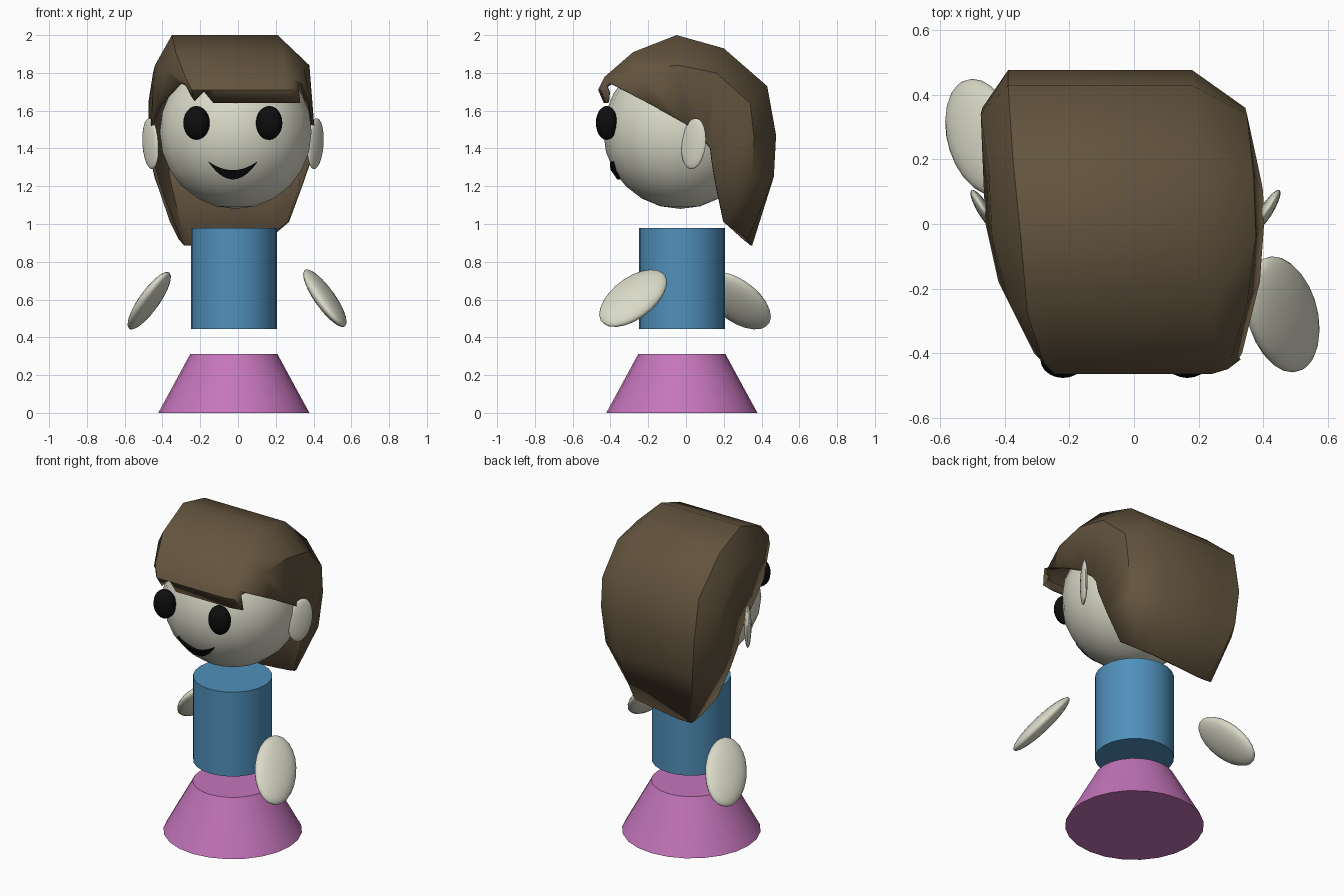
import bpy, bmesh, math
from mathutils import Matrix, Vector

if "Cube" in bpy.data.objects:
    bpy.data.objects.remove(bpy.data.objects["Cube"])


def material(name, rgb):
    m = bpy.data.materials.new(name)
    m.diffuse_color = (*rgb, 1)
    m.use_nodes = True
    m.node_tree.nodes["Principled BSDF"].inputs["Base Color"].default_value = m.diffuse_color
    return m


SKIN = material("pale_skin", (0.70, 0.70, 0.58))
BROWN = material("brown_hair", (0.125, 0.088, 0.048))
BLUE = material("blue_top", (0.08, 0.28, 0.50))
PINK = material("pink_skirt", (0.56, 0.18, 0.50))
BLACK = material("black", (0.004, 0.004, 0.004))


def make(name, bm, mat, angle=35):
    bmesh.ops.recalc_face_normals(bm, faces=bm.faces)
    me = bpy.data.meshes.new(name)
    bm.to_mesh(me)
    bm.free()
    ob = bpy.data.objects.new(name, me)
    bpy.context.collection.objects.link(ob)
    me.materials.append(mat)
    bpy.ops.object.select_all(action='DESELECT')
    ob.select_set(True)
    bpy.context.view_layer.objects.active = ob
    bpy.ops.object.shade_smooth_by_angle(angle=math.radians(angle))
    return ob


def ellipsoid(name, center, radii, mat, long_axis=(0, 0, 1), normal=(1, 0, 0), seg=20, rings=12):
    """Ellipsoid with radii along (normal, middle, long) axes."""
    z = Vector(long_axis).normalized()
    x = Vector(normal)
    x = (x - z * x.dot(z)).normalized()
    rot = Matrix((x, z.cross(x), z)).transposed().to_4x4()
    bm = bmesh.new()
    bmesh.ops.create_uvsphere(bm, u_segments=seg, v_segments=rings, radius=1,
                              matrix=Matrix.Translation(center) @ rot @ Matrix.Diagonal((*radii, 1)))
    return make(name, bm, mat, 60)


def frustum(name, z0, z1, r0, r1, mat):
    bm = bmesh.new()
    bmesh.ops.create_cone(bm, cap_ends=True, segments=24, radius1=r0, radius2=r1, depth=z1 - z0,
                          matrix=Matrix.Translation((-0.022, -0.022, (z0 + z1) / 2)))
    return make(name, bm, mat)


# Skirt and torso
frustum("skirt", 0, 0.313, 0.40, 0.23, PINK)
frustum("torso", 0.445, 0.98, 0.228, 0.228, BLUE)

# Hands: flat discs, the second turned half way round the body
for name, s, c in (("right_hand", 1, (0.46, -0.28, 0.607)), ("left_hand", -1, (-0.47, 0.27, 0.594))):
    ellipsoid(name, c, (0.046, 0.135, 0.22), SKIN, (-0.361 * s, 0.697 * s, 0.621), (0.74 * s, -0.19 * s, 0.64))

# Head and ears
HEAD, R = Vector((-0.012, -0.03, 1.488)), 0.408
ellipsoid("head", HEAD, (R, R, R), SKIN, seg=18, rings=12)
for name, s, x in (("right_ear", 1, 0.41), ("left_ear", -1, -0.463)):
    ellipsoid(name, (x, 0.04, 1.425), (0.02, 0.075, 0.136), SKIN,
              (0.08 * s, 0.12, 1), (0.85 * s, -0.53, 0))

# Eyes
for name, x in (("left_eye", -0.22), ("right_eye", 0.165)):
    ellipsoid(name, (x, -0.42, 1.535), (0.07, 0.057, 0.09), BLACK)

# Mouth: crescent strip wrapped on the face
bm = bmesh.new()
rows = []
N = 14
for i in range(N + 1):
    t = 2 * i / N - 1
    x = -0.027 + 0.128 * t
    row = []
    for depth in (0.045, 0.09):
        z = 1.33 - depth * (1 - t * t) - 0.004 * (depth > 0.05)
        d = R * R - (x - HEAD.x) ** 2 - (z - HEAD.z) ** 2
        y = HEAD.y - math.sqrt(d)
        row += [bm.verts.new((x, y - 0.014, z)), bm.verts.new((x, y + 0.02, z))]
    rows.append([row[0], row[1], row[3], row[2]])
for a, b in zip(rows, rows[1:]):
    for k in range(4):
        bm.faces.new((a[k], a[(k + 1) % 4], b[(k + 1) % 4], b[k]))
bm.faces.new(rows[0])
bm.faces.new(rows[-1])
make("mouth", bm, BLACK)

# Hair stations from fringe over the crown to the nape; each holds
# crest, shoulder and side edge as (y, z, left x, right x)
stations = [
    ((-0.435, 1.65, -0.23, 0.25), (-0.43, 1.68, -0.25, 0.31), (-0.42, 1.72, -0.27, 0.33)),
    ((-0.465, 1.71, -0.245, 0.24), (-0.45, 1.71, -0.26, 0.29), (-0.425, 1.735, -0.28, 0.32)),
    ((-0.43, 1.78, -0.28, 0.25), (-0.42, 1.76, -0.29, 0.30), (-0.40, 1.745, -0.31, 0.335)),
    ((-0.28, 1.91, -0.33, 0.24), (-0.25, 1.82, -0.385, 0.35), (-0.18, 1.63, -0.42, 0.39)),
    ((-0.05, 2.00, -0.35, 0.21), (-0.04, 1.84, -0.44, 0.378), (0.0, 1.53, -0.46, 0.403)),
    ((0.20, 1.93, -0.375, 0.19), (0.16, 1.80, -0.45, 0.37), (0.10, 1.44, -0.465, 0.40)),
    ((0.43, 1.73, -0.39, 0.18), (0.34, 1.64, -0.475, 0.35), (0.13, 1.40, -0.465, 0.395)),
    ((0.477, 1.47, -0.39, 0.18), (0.36, 1.46, -0.47, 0.345), (0.138, 1.33, -0.46, 0.385)),
    ((0.465, 1.25, -0.37, 0.17), (0.35, 1.24, -0.44, 0.32), (0.16, 1.20, -0.425, 0.34)),
    ((0.35, 0.885, -0.285, 0.13), (0.30, 0.92, -0.315, 0.22), (0.20, 1.01, -0.36, 0.27)),
]
bm = bmesh.new()
grid = []
for i, (crest, shoulder, edge) in enumerate(stations):
    left = [(p[2], p[0], p[1]) for p in (edge, shoulder, crest)]
    right = [(p[3], p[0], p[1]) for p in (crest, shoulder, edge)]
    y, z, xl, xr = crest
    mid = [(xl + (xr - xl) * f, y, z) for f in (0.11, 0.24)]
    if i == 0:    # notch in the fringe and its straight lower edge
        mid = [(-0.18, y, 1.70), (-0.13, y, 1.64)]
        right = [(0.25, y, 1.64), (0.33, -0.42, 1.64), (0.315, -0.41, 1.70)]
    if i == len(stations) - 1:    # nape rises towards one side
        right[0] = (0.13, 0.33, 0.92)
        right[1] = (0.21, 0.27, 0.96)
    grid.append([bm.verts.new(p) for p in left + mid + right])
for a, b in zip(grid, grid[1:]):
    for k in range(len(a) - 1):
        bm.faces.new((a[k], a[k + 1], b[k + 1], b[k]))
hair = make("hair", bm, BROWN, 40)
solid = hair.modifiers.new("thickness", 'SOLIDIFY')
solid.thickness = 0.015
# keep the thickness on the inner side whatever the sheet orientation
top = max(hair.data.polygons, key=lambda p: p.center.z)
solid.offset = -1 if top.normal.z > 0 else 1
